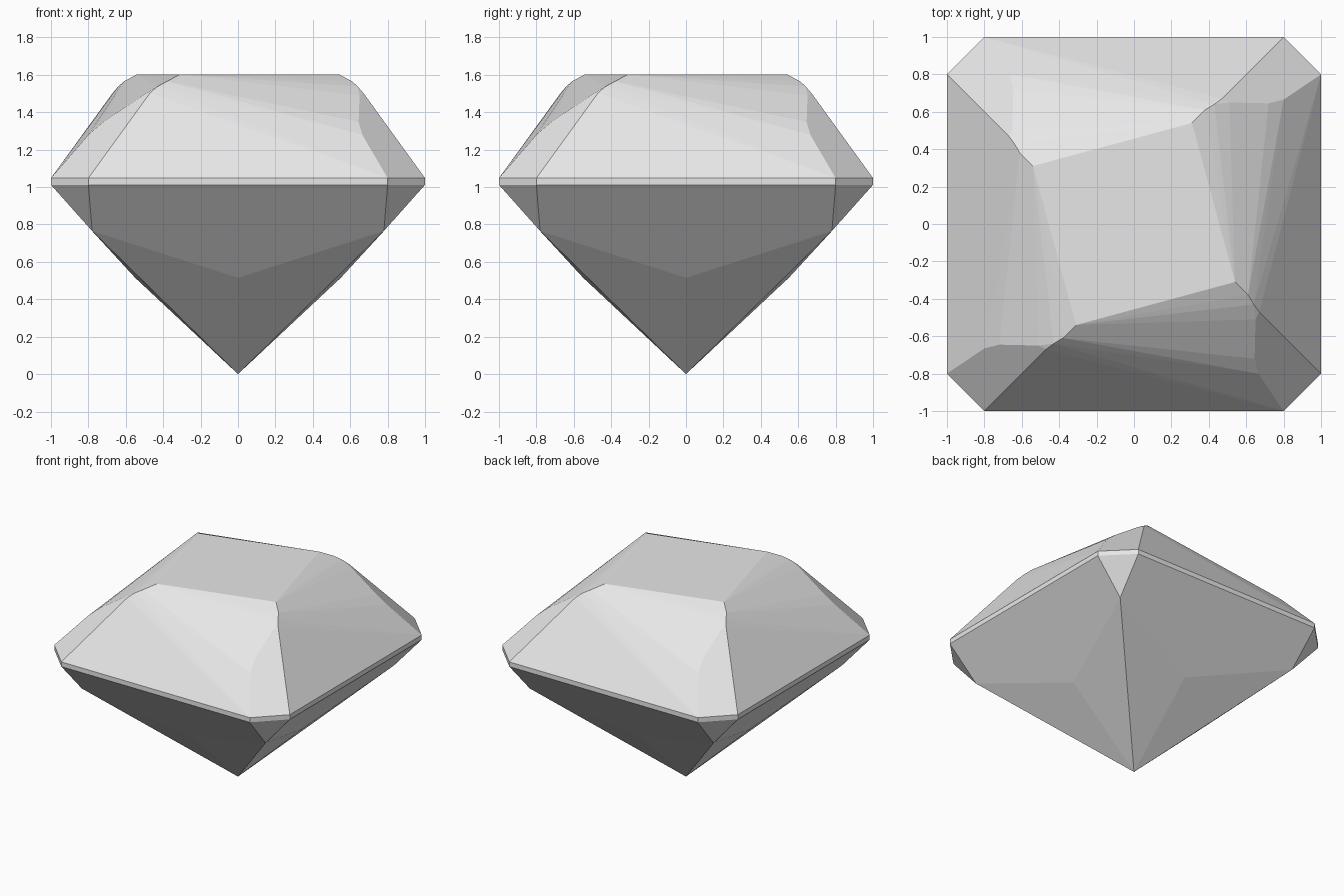
import bpy, bmesh
from math import radians
from mathutils import Matrix, Vector

cube = bpy.data.objects.get("Cube")
if cube:
    bpy.data.objects.remove(cube, do_unlink=True)

GIRDLE_LOW, GIRDLE_TOP = 1.012, 1.048

# Corner points of one quarter of the stone; the cut repeats four times
girdle = [(x, y, z) for z in (GIRDLE_LOW, GIRDLE_TOP) for x, y in ((0.8, -1), (1, -0.8))]
table_ridge = [(0.54, -0.31, 1.603), (0.61, -0.38, 1.565), (0.64, -0.43, 1.538)]
# Flat corner facet of the crown, sloping up from the girdle
corner_facet = [(x, y, GIRDLE_TOP + 0.69 * (1.8 - x + y)) for x, y in
                ((0.67, -0.47), (0.65, -0.51), (0.645, -0.72), (0.665, -0.8))]
# Lower half of the stone
pavilion = [(0, -0.55, 0.515), (0.23, -0.63, 0.602), (-0.23, -0.63, 0.602),
            (0.78, -0.78, 0.765)]

# Wrap all facets around the points
bm = bmesh.new()
bm.verts.new((0, 0, 0))
for turn in range(4):
    spin = Matrix.Rotation(radians(90 * turn), 3, 'Z')
    for point in girdle + table_ridge + corner_facet + pavilion:
        bm.verts.new(spin @ Vector(point))
bmesh.ops.convex_hull(bm, input=bm.verts[:])
loose = [v for v in bm.verts if not v.link_faces]
bmesh.ops.delete(bm, geom=loose, context='VERTS')
bmesh.ops.dissolve_limit(bm, angle_limit=radians(1), verts=bm.verts[:], edges=bm.edges[:])
bmesh.ops.recalc_face_normals(bm, faces=bm.faces[:])

mesh = bpy.data.meshes.new("cut_gem")
bm.to_mesh(mesh)
bm.free()
gem = bpy.data.objects.new("cut_gem", mesh)
bpy.context.scene.collection.objects.link(gem)

# One pale grey colour
grey = bpy.data.materials.new("pale_grey")
grey.use_nodes = True
colour = (0.8, 0.8, 0.8, 1)
grey.diffuse_color = colour
grey.node_tree.nodes["Principled BSDF"].inputs["Base Color"].default_value = colour
mesh.materials.append(grey)
